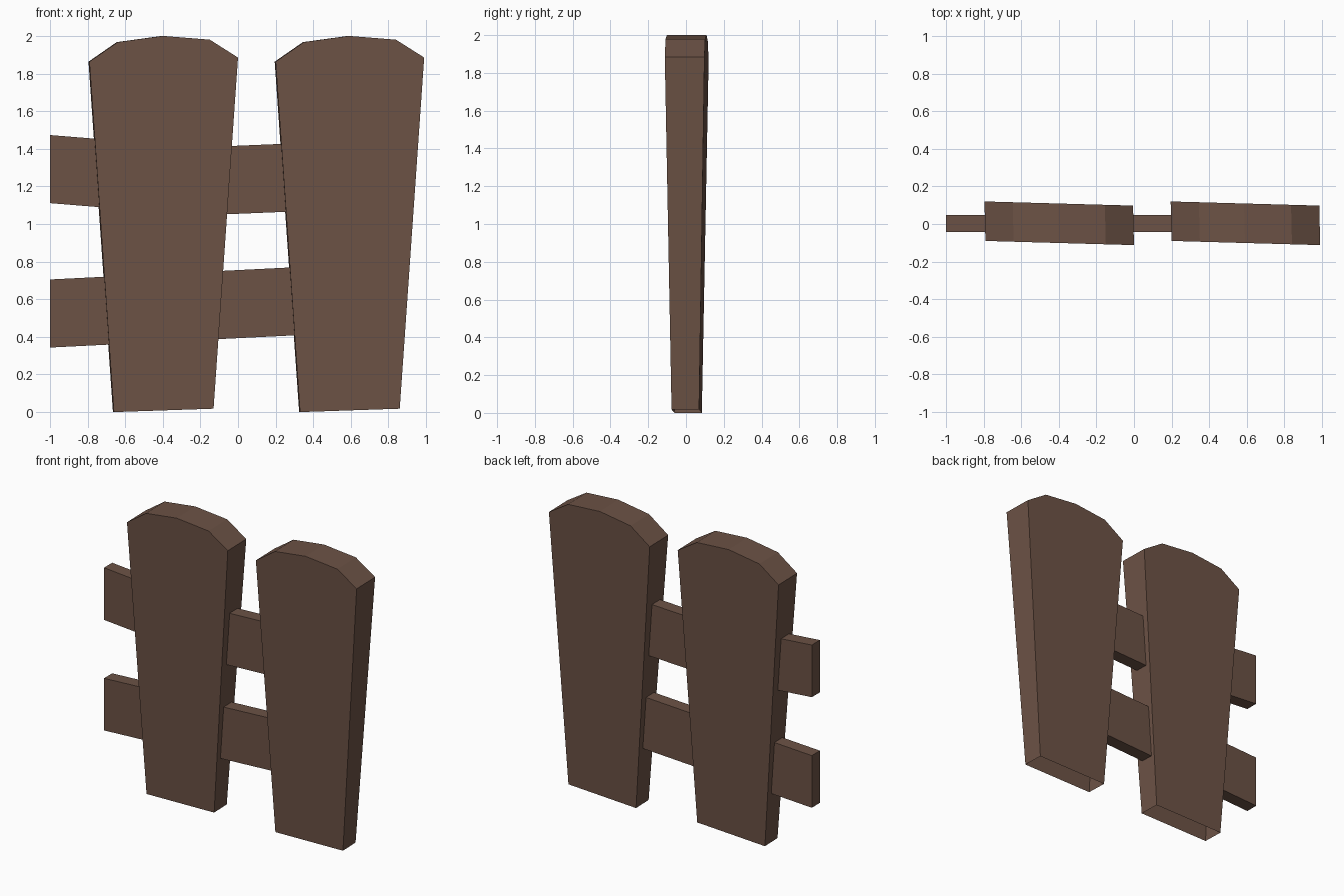
import bpy, bmesh

if "Cube" in bpy.data.objects:
    bpy.data.objects.remove(bpy.data.objects["Cube"])

wood = bpy.data.materials.new("brown_wood")
wood.diffuse_color = (0.15, 0.085, 0.06, 1)
wood.use_nodes = True
wood.node_tree.nodes["Principled BSDF"].inputs["Base Color"].default_value = wood.diffuse_color


def sweep(name, front, back, open_edges=()):
    """Join matching front and back outlines, leaving listed side faces open."""
    bm = bmesh.new()
    f = [bm.verts.new(p) for p in front]
    b = [bm.verts.new(p) for p in back]
    bm.faces.new(f)
    bm.faces.new(b[::-1])
    n = len(f)
    for i in range(n):
        if i not in open_edges:
            j = (i + 1) % n
            bm.faces.new((f[j], f[i], b[i], b[j]))
    bm.normal_update()
    mesh = bpy.data.meshes.new(name)
    bm.to_mesh(mesh)
    bm.free()
    mesh.materials.append(wood)
    obj = bpy.data.objects.new(name, mesh)
    bpy.context.collection.objects.link(obj)


# Plank outline around its own middle; the underside is open
OUTLINE = [(-0.26, 0.0), (0.27, 0.018), (0.40, 1.885), (0.25, 1.98),
           (0.0, 2.0), (-0.24, 1.967), (-0.39, 1.863)]


def plank(name, cx):
    front, back = [], []
    for x, z in OUTLINE:
        mid = 0.004 - 0.028 * x                          # slight twist
        half = 0.0725 + 0.0325 * min(z / 1.87, 1.0)      # thicker at the top
        front.append((cx + x, mid - half, z))
        back.append((cx + x - 0.005, mid + half, z))
    sweep(name, front, back, open_edges=(0,))


plank("left_plank", -0.40)
plank("right_plank", 0.59)


# Rails follow a top line of (x, z) points and end inside the right plank
def rail(name, line, height=0.362):
    outline = [(x, z - height) for x, z in line] + line[::-1]
    sweep(name, [(x, -0.042, z) for x, z in outline],
          [(x, 0.048, z) for x, z in outline])


rail("upper_rail", [(-1.0, 1.473), (-0.2, 1.408), (0.5, 1.437)])
rail("lower_rail", [(-1.0, 0.705), (-0.2, 0.745), (0.5, 0.78)])
